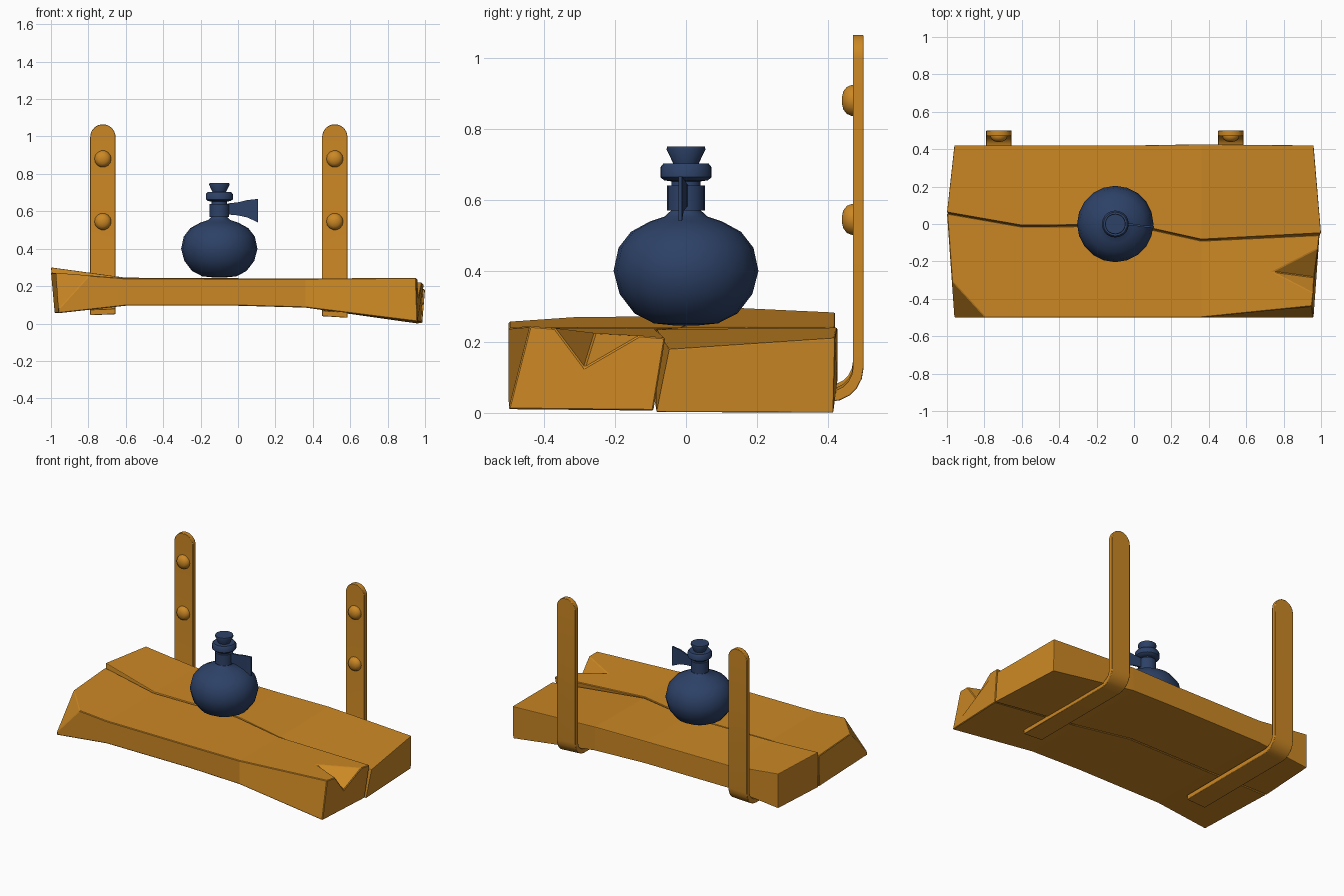
import bpy, bmesh, math
from mathutils import Vector

if "Cube" in bpy.data.objects:
    bpy.data.objects.remove(bpy.data.objects["Cube"])


def material(name, color):
    m = bpy.data.materials.new(name)
    m.diffuse_color = (*color, 1)
    m.use_nodes = True
    m.node_tree.nodes["Principled BSDF"].inputs["Base Color"].default_value = m.diffuse_color
    return m


WOOD = material("warm orange", (0.60, 0.245, 0.018))
BLUE = material("dark blue", (0.026, 0.053, 0.135))


def make_object(name, bm, mat, bevel=0, smooth=None):
    bmesh.ops.recalc_face_normals(bm, faces=bm.faces)
    me = bpy.data.meshes.new(name)
    bm.to_mesh(me)
    bm.free()
    ob = bpy.data.objects.new(name, me)
    bpy.context.collection.objects.link(ob)
    if mat:
        me.materials.append(mat)
    if bevel:
        b = ob.modifiers.new("soft_edges", 'BEVEL')
        b.width = bevel
        b.segments = 2
        b.limit_method = 'ANGLE'
        b.angle_limit = math.radians(35)
    if smooth:
        bpy.ops.object.select_all(action='DESELECT')
        ob.select_set(True)
        bpy.context.view_layer.objects.active = ob
        bpy.ops.object.shade_smooth_by_angle(angle=math.radians(smooth))
    return ob


def loft(rings):
    """Skin a row of equal cross-sections and cap both ends."""
    bm = bmesh.new()
    rows = [[bm.verts.new(p) for p in ring] for ring in rings]
    n = len(rows[0])
    for a, b in zip(rows, rows[1:]):
        for i in range(n):
            bm.faces.new((a[i], a[(i + 1) % n], b[(i + 1) % n], b[i]))
    bm.faces.new(rows[0])
    bm.faces.new(rows[-1][::-1])
    return bm


def lathe(name, profile, mat, loc, segs=20, smooth=40):
    rings = [[(loc[0] + r * math.cos(2 * math.pi * i / segs),
               loc[1] + r * math.sin(2 * math.pi * i / segs), loc[2] + z)
              for i in range(segs)] for r, z in profile]
    return make_object(name, loft(rings), mat, smooth=smooth)


# Front plank: sections of outer bottom, outer top, crack top, crack bottom
G = 0.003  # half of the crack width
front = [
    [(-0.96, -0.5, 0.055), (-0.96, -0.5, 0.27), (-1.0, 0.06 - G, 0.272), (-0.98, 0.03 - G, 0.055)],
    [(-0.6, -0.5, 0.095), (-0.6, -0.5, 0.242), (-0.6, -0.01 - G, 0.24), (-0.6, -0.03 - G, 0.095)],
    [(0, -0.5, 0.095), (0, -0.5, 0.24), (0, -0.005 - G, 0.24), (0, -0.03 - G, 0.095)],
    [(0.36, -0.5, 0.085), (0.36, -0.5, 0.24), (0.36, -0.085 - G, 0.238), (0.36, -0.1 - G, 0.085)],
    [(0.96, -0.5, 0.01), (0.952, -0.44, 0.245), (0.992, -0.058, 0.212), (0.98, -0.092, 0.006)],
]
bm = loft(front)
# Broken left corner
a, b, c = Vector((-0.79, -0.5, 0.262)), Vector((-0.967, -0.31, 0.272)), Vector((-0.96, -0.5, 0.075))
normal = (b - a).cross(c - a)
if normal.dot(Vector((-1, -1, 1))) < 0:
    normal.negate()
cut = bmesh.ops.bisect_plane(bm, geom=bm.verts[:] + bm.edges[:] + bm.faces[:],
                             plane_co=a, plane_no=normal, clear_outer=True)
bmesh.ops.holes_fill(bm, edges=[e for e in bm.edges if e.is_boundary])
front_plank = make_object("front_plank", bm, WOOD)

# Splintered notch in the right end
bm = bmesh.new()
tip = Vector((0.70, -0.25, 0.243))
up = Vector((0, 0, 0.1))
ends = [tip + (Vector(p) - tip) * 1.5
        for p in ((0.975, -0.13, 0.222), (0.955, -0.37, 0.243), (0.96, -0.285, 0.13))]
for p in [tip, *ends, tip + up, ends[0] + up, ends[1] + up]:
    bm.verts.new(p)
bmesh.ops.convex_hull(bm, input=bm.verts[:])
cutter = make_object("notch_cutter", bm, None)
cutter.hide_render = True
mod = front_plank.modifiers.new("notch", 'BOOLEAN')
mod.operation = 'DIFFERENCE'
mod.solver = 'EXACT'
mod.object = cutter
bpy.context.view_layer.objects.active = front_plank
bpy.ops.object.modifier_apply(modifier="notch")
bpy.data.objects.remove(cutter)
bev = front_plank.modifiers.new("soft_edges", 'BEVEL')
bev.width = 0.004
bev.limit_method = 'ANGLE'
bev.angle_limit = math.radians(35)

# Back plank
back = [
    [(-0.96, 0.42, 0.058), (-0.96, 0.42, 0.283), (-1.0, 0.06 + G, 0.30), (-0.98, 0.03 + G, 0.055)],
    [(-0.6, 0.42, 0.095), (-0.6, 0.42, 0.243), (-0.6, -0.01 + G, 0.245), (-0.6, -0.03 + G, 0.095)],
    [(0, 0.42, 0.095), (0, 0.42, 0.24), (0, -0.005 + G, 0.242), (0, -0.03 + G, 0.095)],
    [(0.36, 0.426, 0.085), (0.36, 0.426, 0.24), (0.36, -0.085 + G, 0.235), (0.36, -0.1 + G, 0.085)],
    [(0.96, 0.415, 0.0), (0.96, 0.42, 0.212), (1.0, -0.048, 0.18), (0.985, -0.084, 0.002)],
]
make_object("back_plank", loft(back), WOOD, bevel=0.004)


# Bent strap brackets with domed rivets
def bracket(side, cx, low, slope):
    half, t, top, rad = 0.0675, 0.015, 1.065, 0.08
    path = [(-0.3, low, 0, 1, half)]
    for i in range(6):
        ang = math.radians(90 * i / 5)
        path.append((0.405 + rad * math.sin(ang), low + rad - rad * math.cos(ang),
                     -math.sin(ang), math.cos(ang), half))
    for i in range(8):
        ang = math.radians(84 * i / 7)
        path.append((0.485, top - half + half * math.sin(ang), -1, 0, half * math.cos(ang)))
    rings = []
    for y, z, ny, nz, w in path:
        tilt = slope if z < 0.2 else 0
        rings.append([(cx + sx * w, y + s * t * ny, z + s * t * nz + tilt * sx * w)
                      for sx, s in ((-1, -1), (1, -1), (1, 1), (-1, 1))])
    make_object(side + "_bracket", loft(rings), WOOD, bevel=0.006, smooth=35)
    for label, z in (("lower", 0.545), ("upper", 0.88)):
        dome = lathe(f"{side}_{label}_rivet",
                     [(0.045, -0.005), (0.045, 0.004), (0.039, 0.018), (0.026, 0.028), (0.008, 0.032)],
                     WOOD, (0, 0, 0), segs=14)
        dome.rotation_euler = (math.pi / 2, 0, 0)
        dome.location = (cx, 0.471, z)


bracket("left", -0.7225, 0.062, 0.04)
bracket("right", 0.5175, 0.05, -0.06)

# Round flask, neck band, lip and stopper
AT = (-0.1, 0, 0)
lathe("flask_body", [(0.03, 0.246), (0.09, 0.252), (0.145, 0.28), (0.187, 0.335), (0.204, 0.40),
                     (0.19, 0.465), (0.155, 0.51), (0.10, 0.54), (0.06, 0.553), (0.042, 0.57),
                     (0.04, 0.67)], BLUE, AT, smooth=50)
lathe("neck_band", [(0.038, 0.57), (0.053, 0.57), (0.053, 0.64), (0.038, 0.64)], BLUE, AT)
lathe("flask_lip", [(0.04, 0.652), (0.062, 0.655), (0.072, 0.664), (0.072, 0.692),
                    (0.064, 0.702), (0.03, 0.702)], BLUE, AT)
lathe("stopper", [(0.034, 0.69), (0.037, 0.705), (0.055, 0.742), (0.053, 0.75)], BLUE, AT)

# Flared, slightly curled tag hanging from the neck
tag = [(-0.055, 0.0, 0.583, 0.642), (0.0, -0.004, 0.578, 0.648),
       (0.05, -0.012, 0.567, 0.66), (0.108, -0.016, 0.54, 0.666)]
make_object("neck_tag", loft([[(x, y - 0.005, lo), (x, y + 0.005, lo),
                               (x, y + 0.005, hi), (x, y - 0.005, hi)]
                              for x, y, lo, hi in tag]), BLUE, smooth=30)
